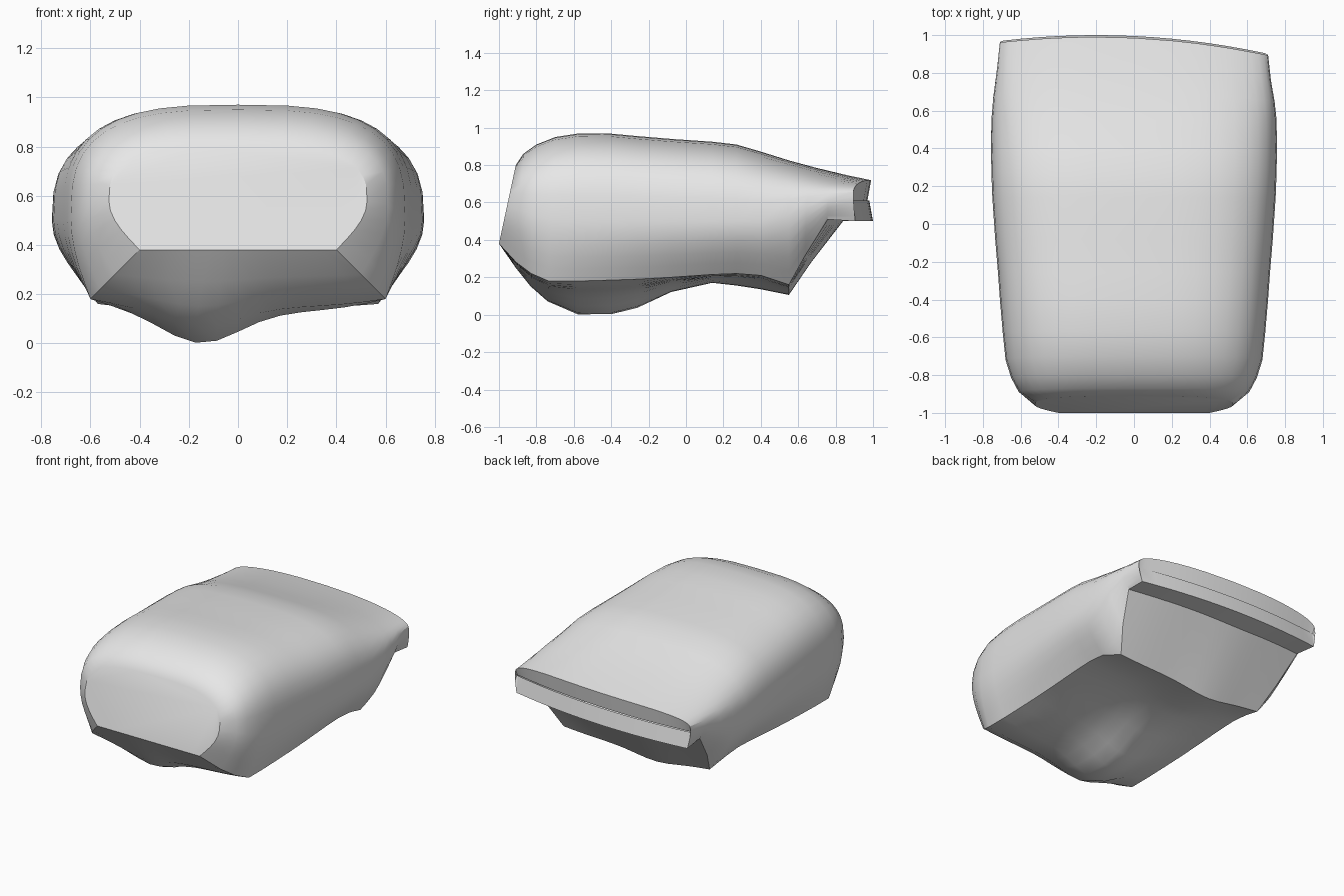
import bpy, bmesh, math

cube = bpy.data.objects.get("Cube")
if cube:
    bpy.data.objects.remove(cube, do_unlink=True)

grey = bpy.data.materials.new("plain grey")
grey.use_nodes = True
colour = (0.8, 0.8, 0.8, 1)
grey.diffuse_color = colour
grey.node_tree.nodes["Principled BSDF"].inputs["Base Color"].default_value = colour

ARC, SIDE, BELLY = 20, 5, 14


def sgn_pow(v, p):
    return math.copysign(abs(v) ** p, v)


def section(hw, wb, zt, zm, ze, zc):
    """Closed outline: domed top, bulging sides, belly with an off-centre bump."""
    pts = []
    for i in range(ARC + 1):                       # domed top, left to right
        a = math.pi * i / ARC
        pts.append((hw * sgn_pow(math.cos(a), 0.66), zm + (zt - zm) * abs(math.sin(a)) ** 0.66))
    flank = []
    for i in range(1, SIDE + 1):                   # side down to belly edge
        s = i / SIDE
        flank.append((wb + (hw - wb) * math.cos(s * math.pi / 2), zm + (ze - zm) * s))
    pts += [(-x, z) for x, z in flank]
    for i in range(1, BELLY):                      # belly
        x = wb * (2 * i / BELLY - 1)
        bump = 0.3 * (1 - abs(x / wb) ** 3) + 0.7 * math.exp(-((x + 0.15) / 0.22) ** 2)
        pts.append((x, ze + (zc - ze) * bump))
    return pts + flank[::-1]


# y top, y bottom, half width, belly half width, top, widest height, belly edge, belly low, bow
stations = [
    (-0.91, -1.00, 0.525, 0.40, 0.80, 0.58, 0.38, 0.38, 0),
    (-0.87, -0.91, 0.61, 0.50, 0.86, 0.56, 0.28, 0.25, 0),
    (-0.80, -0.83, 0.65, 0.56, 0.91, 0.53, 0.22, 0.15, 0),
    (-0.70, -0.74, 0.68, 0.60, 0.95, 0.51, 0.18, 0.07, 0),
    (-0.57, -0.58, 0.695, 0.60, 0.97, 0.50, 0.18, 0.00, 0),
    (-0.40, -0.40, 0.71, 0.60, 0.968, 0.50, 0.185, 0.00, 0),
    (-0.26, -0.26, 0.72, 0.60, 0.955, 0.50, 0.19, 0.035, 0),
    (-0.08, -0.08, 0.735, 0.60, 0.94, 0.50, 0.20, 0.12, 0),
    (0.14, 0.14, 0.75, 0.60, 0.925, 0.50, 0.215, 0.17, 0),
    (0.27, 0.27, 0.755, 0.60, 0.91, 0.50, 0.22, 0.155, 0),
    (0.40, 0.40, 0.757, 0.60, 0.872, 0.50, 0.21, 0.135, 0),
    (0.55, 0.55, 0.755, 0.57, 0.825, 0.53, 0.16, 0.105, 0),
    (0.70, 0.67, 0.745, 0.63, 0.785, 0.57, 0.32, 0.28, 0.4),
    (0.87, 0.84, 0.725, 0.68, 0.745, 0.61, 0.51, 0.50, 0.9),
    (0.99, 1.00, 0.71, 0.69, 0.72, 0.63, 0.50, 0.50, 1),
]

bm = bmesh.new()
rings = []
for yt, yb, hw, wb, zt, zm, ze, zc, bow in stations:
    low = min(ze, zc)
    ring = []
    for x, z in section(hw, wb, zt, zm, ze, zc):
        y = yb + (yt - yb) * (z - low) / (zt - low)
        ring.append(bm.verts.new((x, y - bow * 0.12 * (x + 0.2) ** 2, z)))
    rings.append(ring)

# hollowed rear lip: last outline squashed to a line set slightly forward
rings.append([bm.verts.new((v.co.x, v.co.y - 0.02, 0.61)) for v in rings[-1]])

for a, b in zip(rings, rings[1:]):
    n = len(a)
    for i in range(n):
        j = (i + 1) % n
        bm.faces.new((a[i], a[j], b[j], b[i]))
bm.faces.new(rings[0])                             # flat front
bmesh.ops.recalc_face_normals(bm, faces=bm.faces)

mesh = bpy.data.meshes.new("body_shell")
bm.to_mesh(mesh)
bm.free()
mesh.materials.append(grey)
body = bpy.data.objects.new("body_shell", mesh)
bpy.context.collection.objects.link(body)
bpy.context.view_layer.objects.active = body
body.select_set(True)
bpy.ops.object.shade_smooth_by_angle(angle=math.radians(32))
